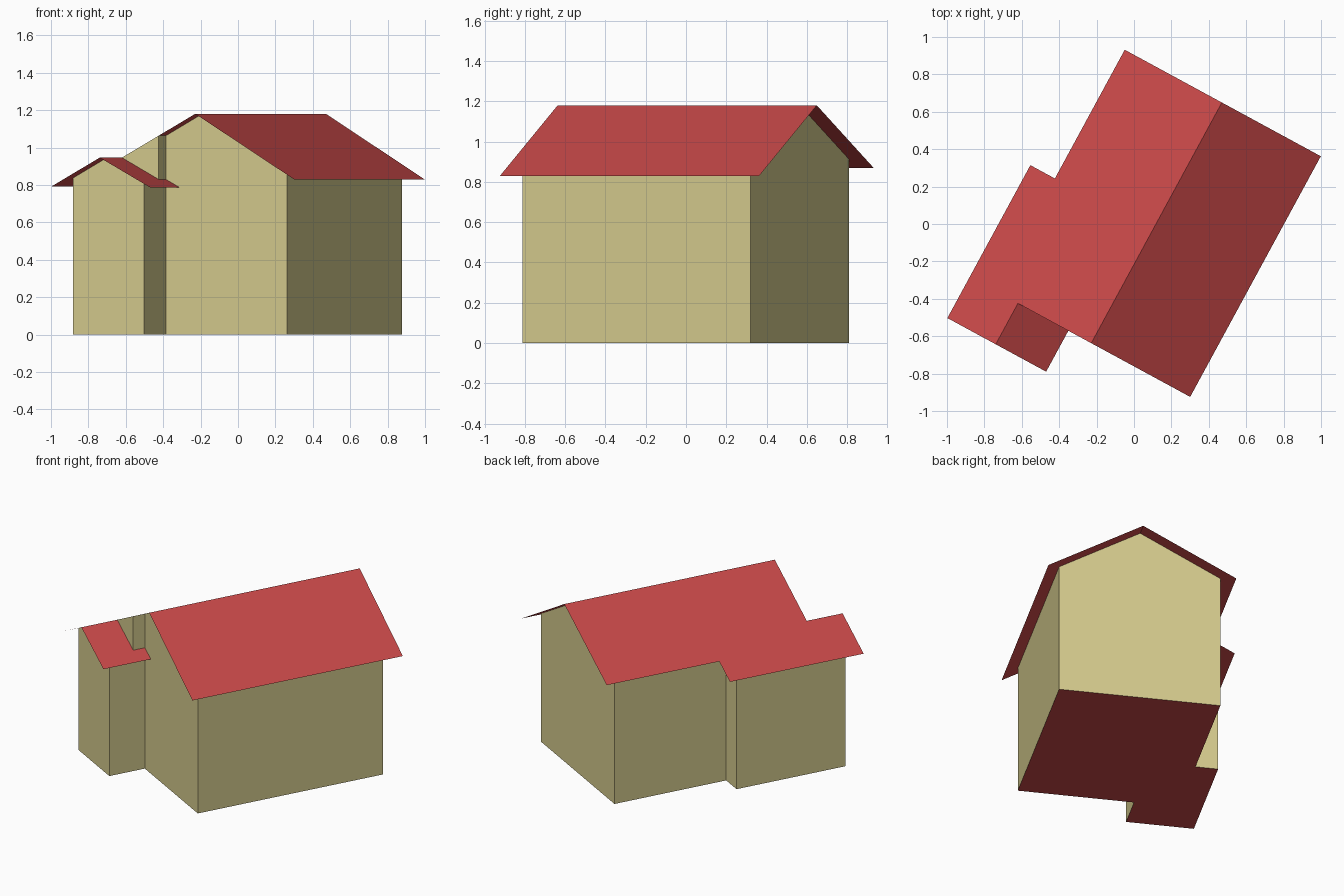
import bpy
import math

cube = bpy.data.objects.get("Cube")
if cube:
    bpy.data.objects.remove(cube, do_unlink=True)


def material(name, rgb):
    m = bpy.data.materials.new(name)
    m.use_nodes = True
    colour = (*rgb, 1.0)
    m.diffuse_color = colour
    m.node_tree.nodes["Principled BSDF"].inputs["Base Color"].default_value = colour
    return m


WALL = material("sand wall", (0.67, 0.60, 0.27))
RED = material("red roof", (0.58, 0.065, 0.065))

# The house is laid out along its own ridge, then turned on the plot
TURN = math.radians(-28.5)

# Key lines across the house (u), along the ridge (v) and up (z)
RIDGE_U, RIDGE_Z = 0.103, 1.18
PORCH_U = -0.343
LEFT, RIGHT = -0.406, 0.618
WING_LEFT, WING_RIGHT = -0.55, -0.12
FRONT, BACK = -0.588, 0.70
WING_FRONT, WING_BACK = -0.835, -0.077
VERGE = -0.669


def left_z(u):
    return RIDGE_Z - 0.525 * (RIDGE_U - u)


def right_z(u):
    return RIDGE_Z - 0.583 * (u - RIDGE_U)


def porch_z(u):
    return left_z(PORCH_U) - 0.52 * (u - PORCH_U)


def add(name, verts, faces, mats, indices):
    mesh = bpy.data.meshes.new(name)
    mesh.from_pydata(verts, [], faces)
    for m in mats:
        mesh.materials.append(m)
    for poly, i in zip(mesh.polygons, indices):
        poly.material_index = i
    ob = bpy.data.objects.new(name, mesh)
    ob.rotation_euler.z = TURN
    bpy.context.collection.objects.link(ob)
    return ob


def walls(name, profile, v0, v1, front=True, back=True):
    """Extrude a gable profile along the ridge, left open under the roof."""
    n = len(profile)
    verts = [(u, v, z) for v in (v0, v1) for u, z in profile]
    faces, indices = [], []
    if front:
        faces.append(list(range(n)))
        indices.append(0)
    if back:
        faces.append(list(range(2 * n - 1, n - 1, -1)))
        indices.append(0)
    for i in range(n):
        j = (i + 1) % n
        upright = profile[i][0] == profile[j][0]
        floor = profile[i][1] == profile[j][1] == 0
        if upright or floor:
            faces.append([i, i + n, j + n, j])
            indices.append(1 if floor else 0)
    add(name, verts, faces, [WALL, RED], indices)


def slope(name, outline, height):
    """Thin roof sheet following a slope over a plan outline."""
    verts = [(u, v, height(u)) for u, v in outline]
    add(name, verts, [list(range(len(verts)))], [RED], [0])


# Main house
walls("main_house_walls",
      [(LEFT, 0), (RIGHT, 0), (RIGHT, right_z(RIGHT)),
       (RIDGE_U, RIDGE_Z), (LEFT, left_z(LEFT))], FRONT, BACK)

# Side wing: gabled front part and the lean-to behind it
walls("wing_front_walls",
      [(WING_LEFT, 0), (WING_RIGHT, 0), (WING_RIGHT, porch_z(WING_RIGHT)),
       (PORCH_U, left_z(PORCH_U)), (WING_LEFT, left_z(WING_LEFT))],
      WING_FRONT, FRONT, back=False)
walls("wing_rear_walls",
      [(WING_LEFT, 0), (LEFT, 0), (LEFT, left_z(LEFT)),
       (WING_LEFT, left_z(WING_LEFT))], FRONT, WING_BACK, front=False)

# Upstand between the wing roof and the main verge
walls("upstand_wall",
      [(PORCH_U, left_z(PORCH_U)), (WING_RIGHT, porch_z(WING_RIGHT)),
       (WING_RIGHT, left_z(WING_RIGHT))], VERGE, FRONT, back=False)

# Roof: long left slope runs on over the wing
EAVE_L, EAVE_R, EAVE_WING, EAVE_PORCH = -0.488, 0.705, -0.637, -0.036
REAR, STEP, WING_VERGE = 0.795, 0.012, -0.918
slope("roof_left_slope",
      [(RIDGE_U, VERGE), (RIDGE_U, REAR), (EAVE_L, REAR), (EAVE_L, STEP),
       (EAVE_WING, STEP), (EAVE_WING, WING_VERGE), (PORCH_U, WING_VERGE),
       (PORCH_U, VERGE)], left_z)
slope("roof_right_slope",
      [(RIDGE_U, VERGE), (EAVE_R, VERGE), (EAVE_R, REAR), (RIDGE_U, REAR)],
      right_z)
slope("wing_roof_right_slope",
      [(PORCH_U, WING_VERGE), (EAVE_PORCH, WING_VERGE),
       (EAVE_PORCH, FRONT), (PORCH_U, FRONT)], porch_z)
